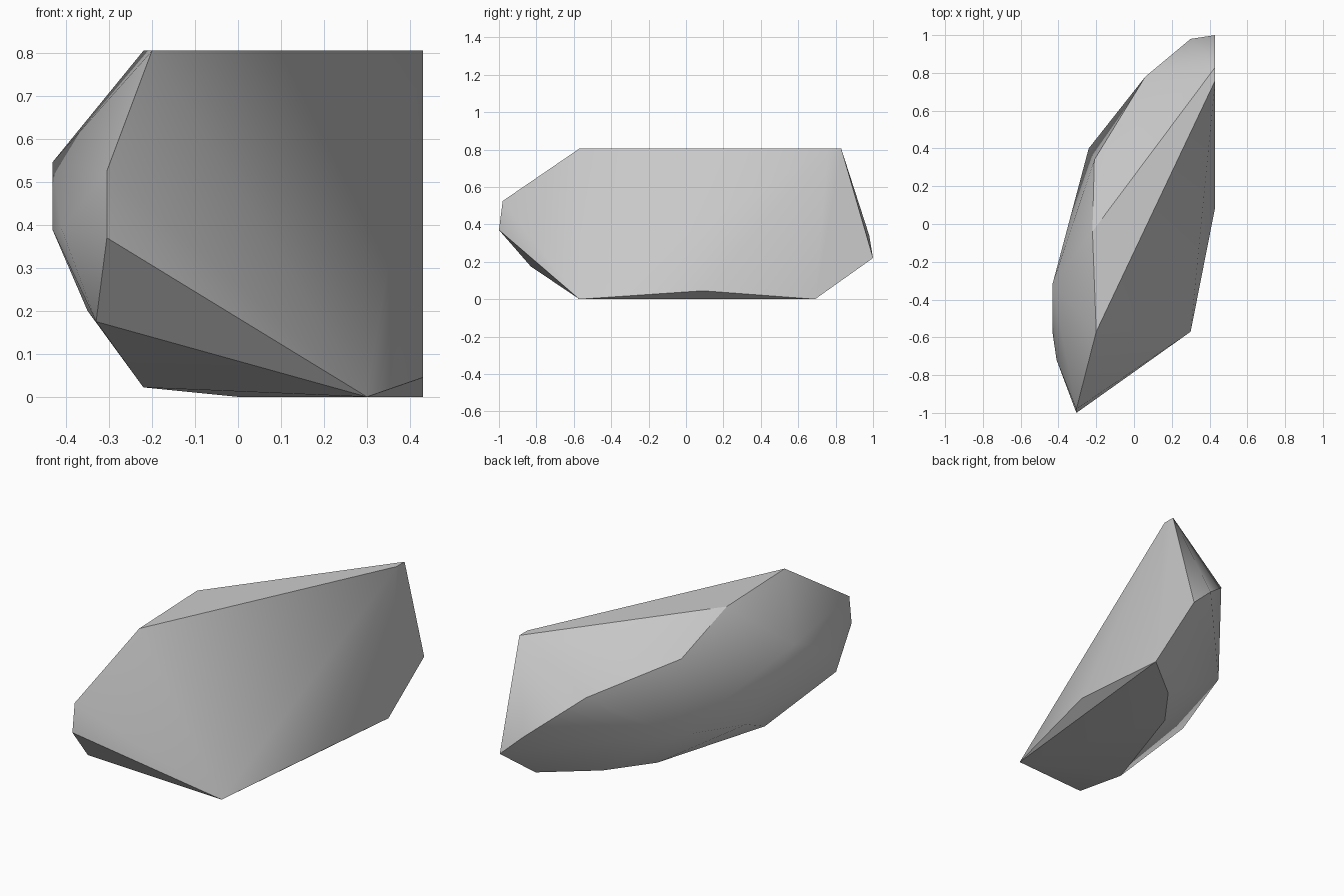
import bpy, bmesh, math

cube = bpy.data.objects.get("Cube")
if cube:
    bpy.data.objects.remove(cube, do_unlink=True)

# Stone colour
stone = bpy.data.materials.new("stone grey")
stone.use_nodes = True
colour = (0.6, 0.6, 0.6, 1)
stone.diffuse_color = colour
stone.node_tree.nodes["Principled BSDF"].inputs["Base Color"].default_value = colour

# Corners of the boulder, grouped by region
flat_top = [(-.2, -.57, .805), (.43, .76, .805), (.43, .83, .805), (-.22, -.04, .805)]
flat_side = [(.43, 1, .22), (.43, .09, .045), (.43, .69, 0)]
base = [(.3, -.57, 0), (0, .25, 0), (.17, .48, 0), (-.22, -.37, .022)]
front_tip = [(-.305, -1, .37), (-.305, -.98, .525), (-.33, -.83, .175)]
rounded_side = [(-.41, -.72, .39), (-.432, -.57, .39), (-.432, -.32, .545), (-.35, -.02, .2)]
back = [(-.21, .34, .66), (-.24, .4, .27), (.06, .78, .543), (.3, .98, .34)]

# Boulder as the hull of its corners
bm = bmesh.new()
for corner in flat_top + flat_side + base + front_tip + rounded_side + back:
    bm.verts.new(corner)
bmesh.ops.convex_hull(bm, input=bm.verts[:])
bmesh.ops.dissolve_limit(bm, angle_limit=math.radians(1), verts=bm.verts[:], edges=bm.edges[:])
bmesh.ops.recalc_face_normals(bm, faces=bm.faces[:])
mesh = bpy.data.meshes.new("boulder")
bm.to_mesh(mesh)
bm.free()
mesh.materials.append(stone)
boulder = bpy.data.objects.new("boulder", mesh)
bpy.context.collection.objects.link(boulder)

# Soft facets with crisp ridges
bpy.context.view_layer.objects.active = boulder
boulder.select_set(True)
bpy.ops.object.shade_smooth_by_angle(angle=math.radians(30))
